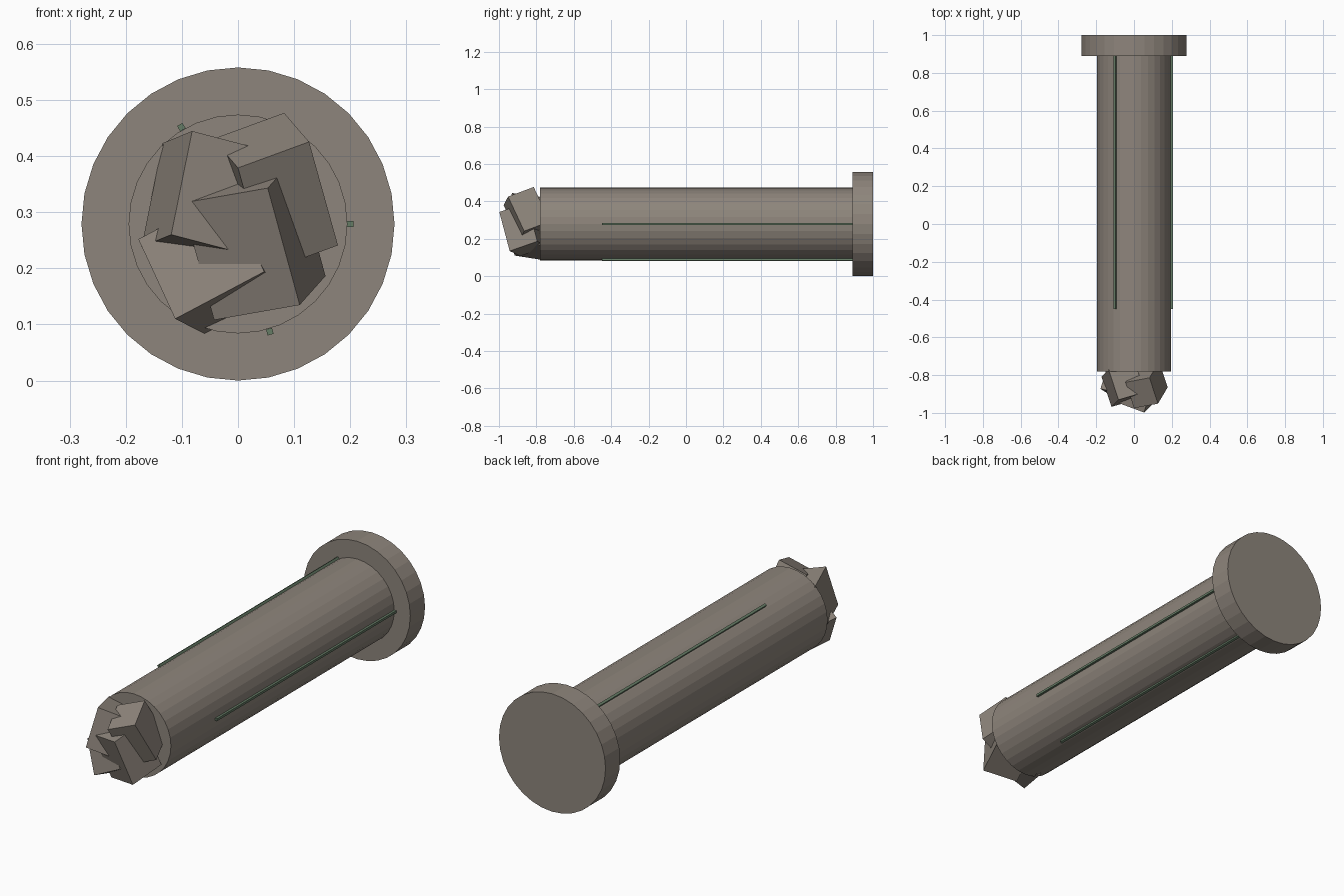
import bpy, math
from mathutils import Vector, Matrix

if "Cube" in bpy.data.objects:
    bpy.data.objects.remove(bpy.data.objects["Cube"])

CZ = 0.279  # height of the long axis


def material(name, rgb):
    m = bpy.data.materials.new(name)
    m.diffuse_color = (*rgb, 1)
    m.use_nodes = True
    m.node_tree.nodes["Principled BSDF"].inputs["Base Color"].default_value = m.diffuse_color
    return m


STONE = material("stone", (0.27, 0.235, 0.2))
GREEN = material("green", (0.13, 0.2, 0.13))


def cylinder(name, radius, y0, y1):
    bpy.ops.mesh.primitive_cylinder_add(
        vertices=32, radius=radius, depth=y1 - y0,
        location=(0, (y0 + y1) / 2, CZ), rotation=(math.pi / 2, 0, 0))
    ob = bpy.context.object
    ob.name = name
    ob.data.materials.append(STONE)


def box(name, matrix, size, mat):
    bpy.ops.mesh.primitive_cube_add(size=1)
    ob = bpy.context.object
    ob.name = name
    ob.matrix_world = matrix @ Matrix.Diagonal((*size, 1))
    ob.data.materials.append(mat)


def chunk(name, corner, a, b, size):
    """Tilted block growing from its front corner along a, b and backwards."""
    a = Vector(a).normalized()
    b = Vector(b)
    b = (b - a * b.dot(a)).normalized()
    c = a.cross(b)
    if c.y < 0:
        c = -c
    centre = Vector(corner) + (a * size[0] + b * size[1] + c * size[2]) / 2
    if a.cross(b).dot(c) < 0:  # keep the frame right-handed
        c = -c
    rot = Matrix((a, b, c)).transposed().to_4x4()
    box(name, Matrix.Translation(centre) @ rot, size, STONE)


# shaft and end cap
cylinder("shaft", 0.195, -0.78, 0.9)
cylinder("end_cap", 0.279, 0.89, 1.0)

# thin veins running along the shaft
for i, ang in enumerate((0, 2.1, 5.0)):
    m = (Matrix.Translation((0.2 * math.cos(ang), 0.22, CZ + 0.2 * math.sin(ang)))
         @ Matrix.Rotation(-ang, 4, 'Y'))
    box(f"vein_{i + 1}", m, (0.011, 1.34, 0.011), GREEN)

# broken rock chunks at the front tip
chunk("chunk_left", (-0.119, -0.968, 0.260),
      (21, 21, 104), (61, 18, -16), (0.192, 0.15, 0.17))
chunk("chunk_bottom", (-0.112, -0.915, 0.110),
      (-37, 24, 80), (89, -20, 47), (0.162, 0.183, 0.18))
chunk("chunk_center", (0.053, -0.998, 0.343),
      (32, 31, -117), (-86, 32, -15), (0.223, 0.165, 0.163))
chunk("chunk_right", (0.0, -0.975, 0.379),
      (29, 48.6, -104), (71, 13.3, 26), (0.21, 0.137, 0.153))
